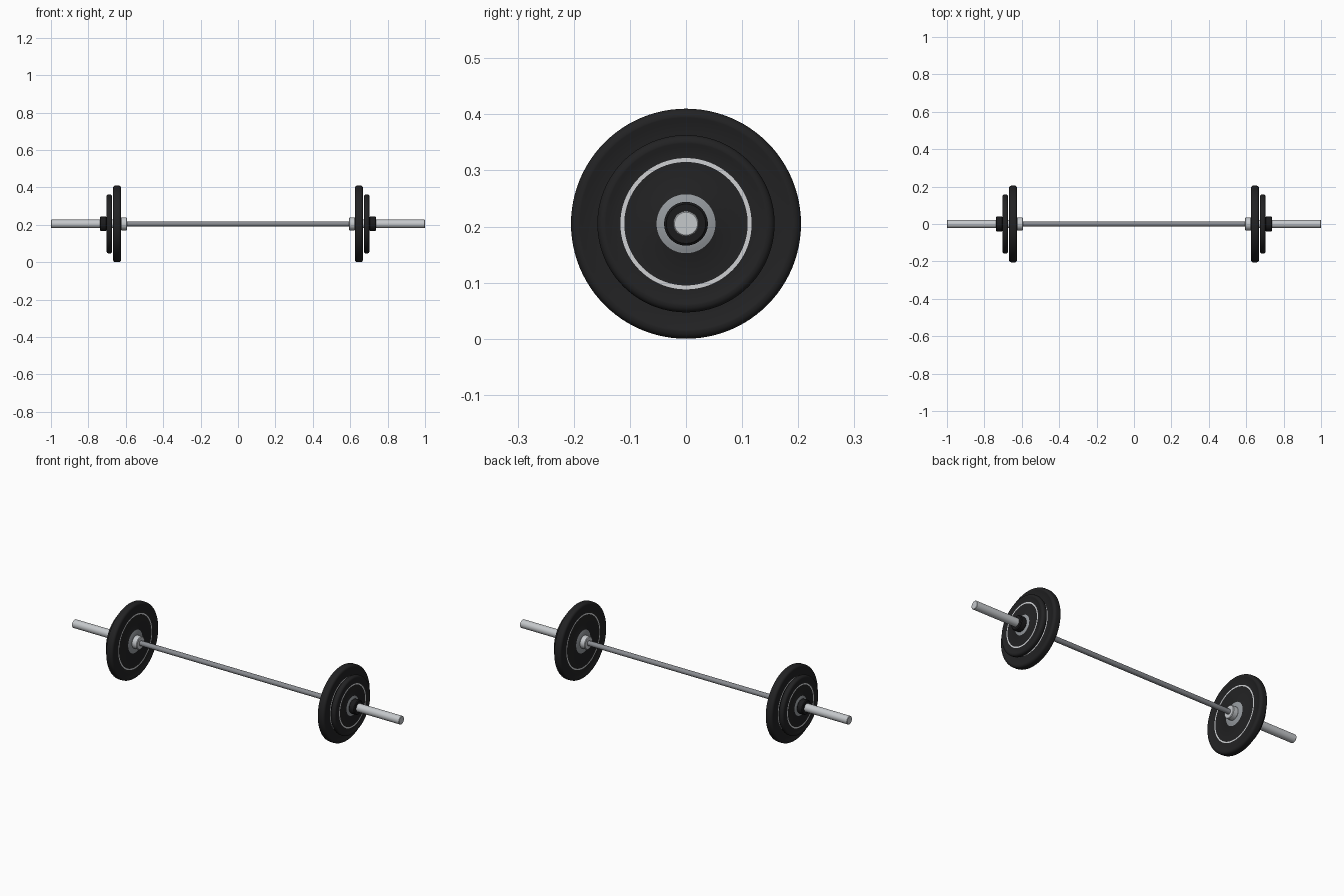
import bpy, bmesh, math

if "Cube" in bpy.data.objects:
    bpy.data.objects.remove(bpy.data.objects["Cube"])

ZC = 0.205  # height of the bar axis
SEG = 64


def material(name, rgb):
    m = bpy.data.materials.new(name)
    m.diffuse_color = (*rgb, 1)
    m.use_nodes = True
    m.node_tree.nodes["Principled BSDF"].inputs["Base Color"].default_value = m.diffuse_color
    return m


RUBBER = material("black rubber", (0.016, 0.016, 0.017))
COLLAR = material("collar black", (0.011, 0.011, 0.012))
BAR = material("bar steel", (0.25, 0.26, 0.28))
CHROME = material("bright chrome", (0.56, 0.58, 0.60))
HUB = material("hub steel", (0.30, 0.32, 0.34))
STRIPE = material("pale ring", (0.62, 0.63, 0.65))


def lathe(name, profile, mats, x=0.0, closed=False, side=1, seg=SEG):
    """Spin (x, radius, material slot) points about the x axis."""
    bm = bmesh.new()
    rings = []
    for px, r, _ in profile:
        rings.append([bm.verts.new((side * (x + px),
                                    r * math.cos(2 * math.pi * i / seg),
                                    r * math.sin(2 * math.pi * i / seg) + ZC))
                      for i in range(seg)])
    n = len(rings)
    for k in range(n if closed else n - 1):
        a, b = rings[k], rings[(k + 1) % n]
        for i in range(seg):
            j = (i + 1) % seg
            f = bm.faces.new((a[i], a[j], b[j], b[i]))
            f.material_index = profile[k][2]
    if not closed:
        bm.faces.new(rings[0])
        bm.faces.new(rings[-1])
    bmesh.ops.recalc_face_normals(bm, faces=bm.faces)
    me = bpy.data.meshes.new(name)
    bm.to_mesh(me)
    bm.free()
    for m in mats:
        me.materials.append(m)
    ob = bpy.data.objects.new(name, me)
    bpy.context.collection.objects.link(ob)
    bpy.ops.object.select_all(action='DESELECT')
    ob.select_set(True)
    bpy.context.view_layer.objects.active = ob
    bpy.ops.object.shade_smooth_by_angle(angle=math.radians(32))
    return ob


def rod(name, x0, x1, r, bevel, mat, side=1):
    b = bevel
    pts = [(x0, r - b, 0), (x0 + b, r, 0), (x1 - b, r, 0), (x1, r - b, 0)]
    return lathe(name, pts, [mat], side=side)


def plate(name, x, half, R, hub, ring, side):
    """Weight plate: rounded rim, flat face, pale ring and steel hub on both faces."""
    face = half - 0.003
    c = min(0.013, half * 0.8)
    half_profile = [(half, 0.022, 2), (half, hub - 0.005, 2), (face, hub, 0),
                    (face, ring - 0.007, 1), (face, ring, 0),
                    (face, R - c - 0.008, 0), (half, R - c - 0.003, 0)]
    for k in range(5):  # rounded rim
        a = math.pi / 2 * k / 5
        half_profile.append((half - c + c * math.cos(a), R - c + c * math.sin(a), 0))
    half_profile.append((half - c, R, 0))
    # mirrored back half; a segment's slot belongs to its inner start point
    back = []
    for k in range(len(half_profile) - 1, -1, -1):
        px, r, _ = half_profile[k]
        back.append((-px, r, half_profile[k - 1][2] if k else 2))
    lathe(name, half_profile + back, [RUBBER, STRIPE, HUB], x=x, closed=True,
          side=side, seg=96)


# central grip bar
rod("bar", -0.61, 0.61, 0.0135, 0.001, BAR)

for side, tag in ((-1, "left"), (1, "right")):
    rod(tag + "_sleeve", 0.60, 1.0, 0.0225, 0.002, CHROME, side)
    # stepped inner stop flange
    rod(tag + "_flange", 0.594, 0.626, 0.035, 0.003, CHROME, side)
    plate(tag + "_large_plate", 0.6465, 0.0215, 0.205, 0.062, 0.148, side)
    plate(tag + "_small_plate", 0.688, 0.015, 0.158, 0.0525, 0.117, side)
    # locking collar
    rod(tag + "_collar", 0.703, 0.738, 0.039, 0.004, COLLAR, side)
